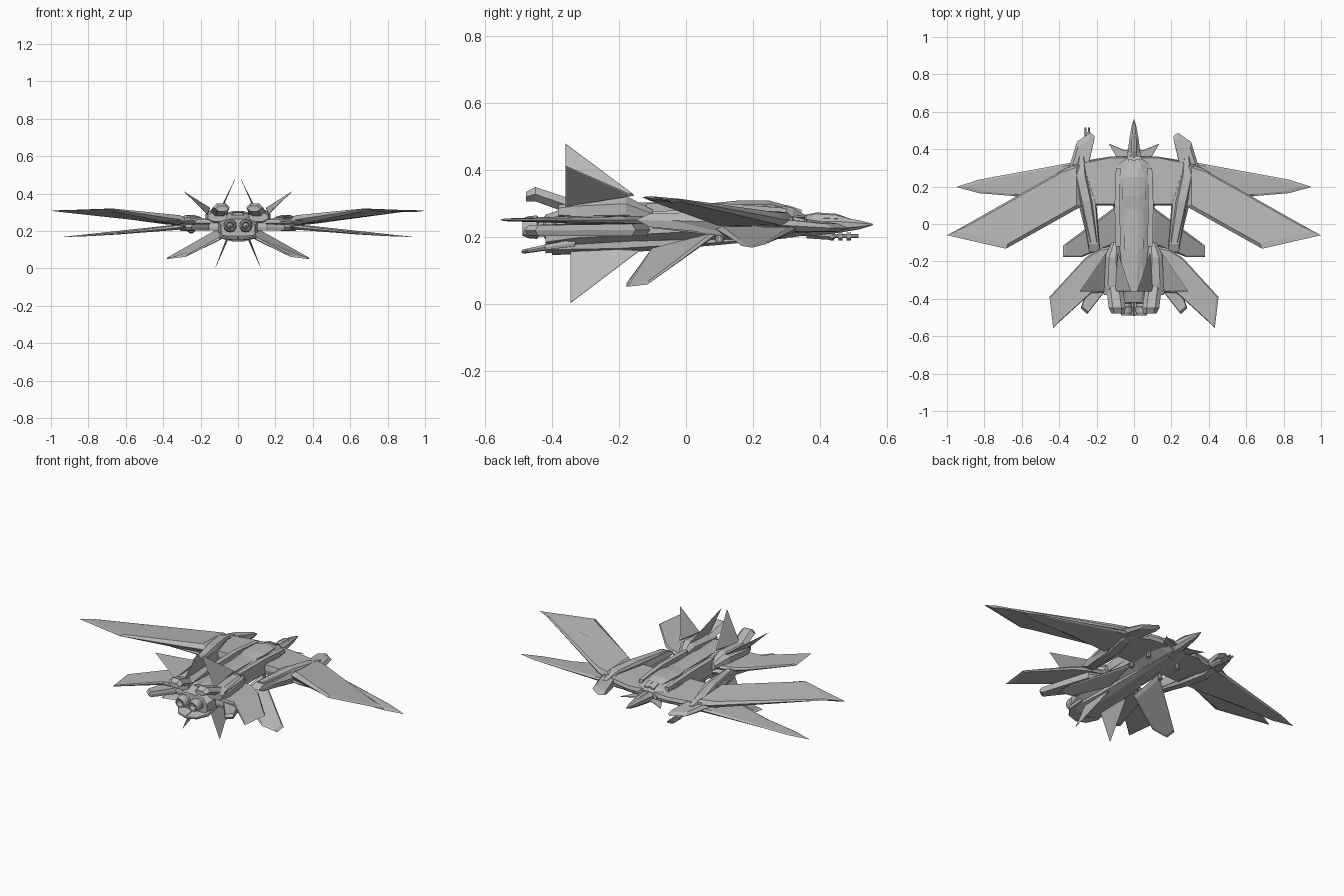
import bpy, bmesh, math
from mathutils import Vector

grey = bpy.data.materials.new("hull_grey")
grey.diffuse_color = (0.48, 0.48, 0.48, 1)


def finish(name, bm):
    bmesh.ops.recalc_face_normals(bm, faces=bm.faces)
    me = bpy.data.meshes.new(name)
    bm.to_mesh(me)
    bm.free()
    me.materials.append(grey)
    ob = bpy.data.objects.new(name, me)
    bpy.context.collection.objects.link(ob)
    return ob


def plate(name, pts, inset=0.15, sides=(1, -1)):
    """Faceted panel: outline of (x, y, z, half thickness), mirrored in x."""
    for s in sides:
        bm = bmesh.new()
        v = [Vector((s * p[0], p[1], p[2])) for p in pts]
        c = sum(v, Vector()) / len(v)
        n = Vector()
        for a, b in zip(v, v[1:] + v[:1]):
            n += (a - c).cross(b - c)
        n.normalize()
        rings = []
        for k in (1, 0, -1):
            rings.append([bm.verts.new(q.lerp(c, inset * abs(k)) + n * k * p[3])
                          for q, p in zip(v, pts)])
        m = len(v)
        for r0, r1 in zip(rings, rings[1:]):
            for i in range(m):
                j = (i + 1) % m
                bm.faces.new((r0[i], r0[j], r1[j], r1[i]))
        bm.faces.new(rings[0])
        bm.faces.new(rings[-1])
        finish(name + ("_right" if s > 0 else "_left"), bm)


def loft(name, secs, n=6, sides=(0,), turn=0.0):
    """Skin through sections (y, x centre, half width, z low, z high)."""
    ang = [2 * math.pi * i / n + turn for i in range(n)]
    mu = max(abs(math.cos(a)) for a in ang)
    mv = max(abs(math.sin(a)) for a in ang)
    for s in sides:
        bm = bmesh.new()
        rings = []
        for y, cx, w, lo, hi in secs:
            zc, h = (lo + hi) / 2, (hi - lo) / 2
            rings.append([bm.verts.new(((s or 1) * cx + w * math.cos(a) / mu, y,
                                        zc + h * math.sin(a) / mv)) for a in ang])
        for r0, r1 in zip(rings, rings[1:]):
            for i in range(n):
                j = (i + 1) % n
                bm.faces.new((r0[i], r0[j], r1[j], r1[i]))
        bm.faces.new(rings[0])
        bm.faces.new(rings[-1])
        finish(name + {0: "", 1: "_right", -1: "_left"}[s], bm)


PI8 = math.pi / 8
BOTH = (1, -1)

# Nose, canopy and fuselage
loft("nose", [(.558, 0, .002, .234, .238), (.52, 0, .013, .222, .248),
              (.46, 0, .024, .212, .258), (.38, 0, .034, .202, .262),
              (.30, 0, .05, .2, .265)], 8, turn=PI8)
loft("canopy", [(.50, 0, .004, .24, .25), (.45, 0, .017, .24, .268),
                (.39, 0, .02, .24, .272), (.34, 0, .012, .24, .262)], 8)
loft("fuselage", [(.36, 0, .06, .205, .262), (.32, 0, .085, .198, .285),
                  (.24, 0, .105, .193, .3), (.1, 0, .105, .188, .295),
                  (-.1, 0, .095, .175, .29), (-.33, 0, .11, .155, .295),
                  (-.42, 0, .09, .15, .265)], 8, turn=PI8)
loft("spine", [(.34, 0, .03, .26, .282), (.25, 0, .06, .27, .307),
               (.15, 0, .065, .27, .307), (.08, 0, .05, .27, .3),
               (-.13, 0, .05, .27, .302), (-.36, 0, .035, .26, .3)], 8, turn=PI8)
loft("cockpit_block", [(.345, .02, .012, .25, .28), (.3, .02, .014, .25, .295)],
     4, BOTH, math.pi / 4)
loft("spine_ridge", [(.3, .085, .012, .25, .285), (.1, .09, .014, .25, .3),
                     (-.12, .085, .014, .25, .298)], 4, BOTH, math.pi / 4)
loft("belly_keel", [(.3, 0, .03, .195, .21), (.1, 0, .05, .175, .2),
                    (-.2, 0, .07, .15, .2), (-.4, 0, .085, .145, .2)], 8, turn=PI8)
plate("canard", [(.02, .4, .225, .003), (.05, .395, .225, .003), (.135, .43, .22, .002),
                 (.095, .36, .222, .003), (.02, .34, .225, .003)])

# Inner wing and side booms
plate("inner_wing", [(.02, .36, .24, .024), (.13, .36, .24, .018), (.33, .32, .238, .02),
                     (.28, .1, .24, .028), (.1, .1, .24, .028), (.02, .1, .24, .028)], .05)
plate("side_boom", [(.21, .47, .225, .012), (.235, .488, .225, .012), (.305, .44, .225, .012),
                    (.36, .26, .235, .02), (.285, .1, .242, .034), (.24, -.15, .25, .02),
                    (.18, -.15, .25, .02), (.2, .1, .242, .034), (.255, .28, .24, .025)], .12)
loft("boom_fairing", [(.36, .28, .02, .22, .25), (.26, .285, .045, .2, .275),
                      (.12, .255, .045, .2, .285), (-.1, .215, .03, .225, .275)], 6, BOTH)

# Main wings: upper swept back, lower almost straight
plate("upper_wing", [(.27, .33, .247, .022), (.36, .3, .25, .018), (.94, -.028, .312, .004),
                     (1.0, -.06, .308, .003), (.685, -.132, .318, .007),
                     (.27, .1, .255, .026)], .12)
plate("lower_wing", [(.13, .36, .232, .01), (.35, .325, .222, .01), (.83, .237, .177, .003),
                     (.95, .198, .167, .002), (.83, .165, .172, .003),
                     (.65, .15, .185, .005), (.28, .09, .222, .012)], .15)

# Lower side fins
plate("lower_side_fin", [(.09, .1, .215, .008), (.38, -.115, .057, .003),
                         (.38, -.177, .05, .003), (.28, -.177, .062, .003),
                         (.08, -.1, .165, .008)], .12)

# Tail wing and slab under it
plate("tail_wing", [(.08, -.11, .25, .012), (.18, -.13, .25, .012), (.26, -.18, .25, .01),
                    (.452, -.39, .25, .005), (.432, -.556, .25, .004),
                    (.4, -.525, .25, .005), (.23, -.37, .25, .01), (.08, -.36, .25, .012)], .06)
plate("tail_slab", [(.08, -.1, .22, .018), (.19, -.15, .22, .018), (.285, -.45, .218, .016),
                    (.25, -.482, .218, .016), (.155, -.36, .22, .018),
                    (.08, -.36, .22, .018)], .07)

# Rear nacelles with tilted flaps
loft("rear_nacelle", [(-.1, .1, .02, .24, .28), (-.18, .115, .045, .24, .322),
                      (-.33, .115, .058, .24, .312), (-.38, .11, .05, .25, .3)],
     8, BOTH, PI8)
loft("upper_flap", [(-.33, .105, .045, .262, .308), (-.45, .09, .045, .305, .348),
                    (-.478, .085, .036, .305, .333)], 6, BOTH)
plate("lower_flap", [(0, -.33, .18, .01), (.095, -.33, .182, .01), (.1, -.42, .168, .008),
                     (.06, -.475, .158, .006), (0, -.492, .154, .006)], .05)

# Rear fins: upper inner, upper outer and ventral
plate("upper_inner_fin", [(.085, -.155, .325, .003), (.1, -.36, .3, .004),
                          (.016, -.36, .478, .001)], .06)
plate("upper_outer_fin", [(.15, -.155, .322, .003), (.16, -.36, .29, .004),
                          (.29, -.36, .412, .001)], .06)
plate("ventral_fin", [(.06, -.135, .16, .003), (.05, -.345, .17, .004),
                      (.122, -.345, .001, .001)], .06)

# Engines with hollow nozzles
eng = [(-.3, .03), (-.42, .036), (-.425, .028), (-.44, .028), (-.445, .035), (-.47, .033),
       (-.488, .026), (-.488, .02), (-.45, .016), (-.47, .004)]
loft("engine", [(y, .042, r, .228 - r, .228 + r) for y, r in eng], 16, BOTH)

# Belly thrusters
for y0 in (.1, .24):
    for s in BOTH:
        bm = bmesh.new()
        bmesh.ops.create_cone(bm, cap_ends=True, segments=10, radius1=.014,
                              radius2=.01, depth=.03)
        bmesh.ops.translate(bm, verts=bm.verts, vec=(s * .1, y0, .2))
        finish("belly_thruster", bm)

# Gun pod under the left boom
loft("gun_body", [(.36, -.25, .018, .195, .225), (.43, -.25, .02, .19, .222),
                  (.445, -.25, .014, .193, .215)], 8, turn=PI8)
for dx in (-.009, .009):
    loft("gun_barrel", [(.42, -.25 + dx, .006, .196, .208),
                        (.515, -.25 + dx, .006, .196, .208)], 8)
for y0 in (.43, .455, .48):
    loft("gun_clamp", [(y0, -.25, .018, .188, .212), (y0 + .012, -.25, .018, .188, .212)],
         8, turn=PI8)
